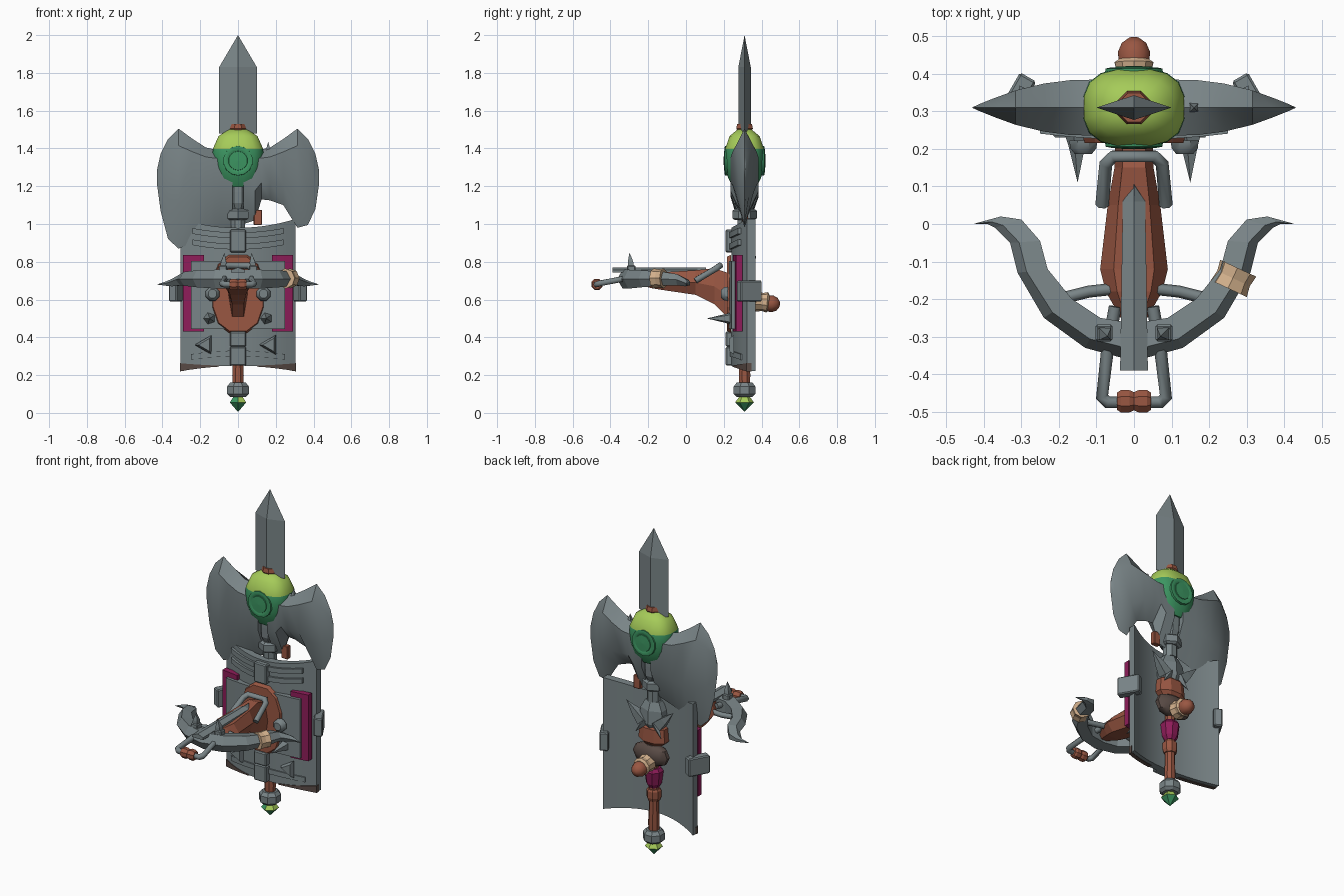
import bpy, bmesh, math
from mathutils import Vector, Matrix

if "Cube" in bpy.data.objects:
    bpy.data.objects.remove(bpy.data.objects["Cube"], do_unlink=True)


def material(name, rgb):
    m = bpy.data.materials.new(name)
    m.use_nodes = True
    m.diffuse_color = (*rgb, 1)
    m.node_tree.nodes["Principled BSDF"].inputs["Base Color"].default_value = (*rgb, 1)
    return m


STEEL = material("steel grey", (.19, .23, .24))
WOOD = material("red brown", (.32, .095, .055))
LIME = material("lime", (.38, .6, .1))
GREEN = material("green", (.045, .3, .12))
PINK = material("magenta", (.27, .012, .1))
HIDE = material("pale leather", (.64, .43, .26))
DARK = material("dark brown", (.1, .07, .06))
SHAFT_Y = .31


def finish(name, bm, mat, smooth=False):
    bmesh.ops.remove_doubles(bm, verts=bm.verts, dist=.0005)
    bmesh.ops.recalc_face_normals(bm, faces=bm.faces)
    me = bpy.data.meshes.new(name)
    bm.to_mesh(me)
    bm.free()
    ob = bpy.data.objects.new(name, me)
    bpy.context.scene.collection.objects.link(ob)
    me.materials.append(mat)
    if smooth:
        bpy.ops.object.select_all(action='DESELECT')
        ob.select_set(True)
        bpy.context.view_layer.objects.active = ob
        bpy.ops.object.shade_smooth_by_angle(angle=math.radians(40))
    return ob


def loft(name, rings, mat, smooth=False):
    """Skin a list of equal-sized closed rings and cap both ends."""
    bm = bmesh.new()
    rows = [[bm.verts.new(p) for p in r] for r in rings]
    n = len(rows[0])
    for a, b in zip(rows, rows[1:]):
        for i in range(n):
            bm.faces.new((a[i], a[(i + 1) % n], b[(i + 1) % n], b[i]))
    bm.faces.new(rows[0])
    bm.faces.new(rows[-1])
    return finish(name, bm, mat, smooth)


def turned(name, profile, mat, base=(0, SHAFT_Y, 0), axis=(0, 0, 1), sides=8, flat=(1, 1),
           smooth=False, power=1.0):
    """Revolve (radius, height) pairs around an axis; power under 1 squares the section."""
    rot = Vector((0, 0, 1)).rotation_difference(Vector(axis)).to_matrix()
    rings = []
    for r, h in profile:
        ring = []
        for i in range(sides):
            a = 2 * math.pi * (i + .5) / sides
            u, v = (math.copysign(abs(c) ** power, c) * max(r, .0001) for c in (math.cos(a), math.sin(a)))
            ring.append(Vector(base) + rot @ Vector((u * flat[0], v * flat[1], h)))
        rings.append(ring)
    return loft(name, rings, mat, smooth)


def box(name, loc, size, mat, rot=0):
    bm = bmesh.new()
    bmesh.ops.create_cube(bm, size=1, matrix=Matrix.Translation(loc) @ Matrix.Rotation(rot, 4, 'Z')
                          @ Matrix.Diagonal((*size, 1)))
    ob = finish(name, bm, mat)
    mod = ob.modifiers.new("edge", 'BEVEL')
    mod.width = min(size) * .12
    mod.segments = 1


def panel(name, x0, x1, bottom, top, y, bend, depth, mat, steps=10):
    """Plate bent backwards towards its sides; bottom and top are (height, curvature)."""
    rings = []
    for i in range(steps + 1):
        x = x0 + (x1 - x0) * i / steps
        yf = y + bend * x * x
        zb, zt = (h + c * x * x for h, c in (bottom, top))
        rings.append([(x, yf, zb), (x, yf, zt), (x, yf + depth, zt), (x, yf + depth, zb)])
    loft(name, rings, mat, True)


def rod(name, points, radius, mat):
    cu = bpy.data.curves.new(name, 'CURVE')
    cu.dimensions = '3D'
    cu.bevel_depth = radius
    cu.bevel_resolution = 1
    cu.use_fill_caps = True
    sp = cu.splines.new('POLY')
    sp.points.add(len(points) - 1)
    for p, co in zip(sp.points, points):
        p.co = (*co, 1)
    cu.materials.append(mat)
    bpy.context.scene.collection.objects.link(bpy.data.objects.new(name, cu))


# Staff, pommel and neck
turned("shaft", [(.03, .12), (.033, .2), (.028, .3), (.03, 1.1)], WOOD, smooth=True)
turned("pommel_nut", [(.045, .085), (.062, .1), (.062, .14), (.045, .16)], STEEL)
gem = turned("pommel_gem", [(0, .005), (.05, .055), (.025, .09)], GREEN, sides=6)
gem.data.materials.append(LIME)
for f in gem.data.polygons:
    f.material_index = int(f.normal.z > 0 and not (f.normal.x < -.1 and f.normal.y < -.1))
turned("neck", [(.04, .95), (.04, 1.08), (.055, 1.11), (.058, 1.17), (.058, 1.22)], STEEL)
turned("neck_nut", [(.05, 1.02), (.065, 1.03), (.065, 1.07), (.05, 1.08)], STEEL, sides=6)

# Two-tone head with a flush eye on both sides
head = turned("head_orb", [(.082, 1.195), (.115, 1.245), (.132, 1.3), (.137, 1.35), (.135, 1.398), (.105, 1.465),
                           (.05, 1.5)], GREEN, sides=16, flat=(1, .77), smooth=True, power=.75)
head.data.materials.append(LIME)
for f in head.data.polygons:
    f.material_index = int(f.center.z > 1.398)
for s, side in ((-1, "front"), (1, "back")):
    turned(side + "_eye", [(.082, .05), (.078, .104), (.062, .107), (.06, .106), (0, .106)], GREEN,
           (0, SHAFT_Y, 1.335), (0, s, 0), 14, smooth=True)
    turned(side + "_eye_lens", [(.054, .1), (.05, .109), (0, .111)], GREEN,
           (0, SHAFT_Y, 1.335), (0, s, 0), 14)
turned("blade_collar", [(.03, 1.48), (.048, 1.505), (.042, 1.53)], WOOD)

# Spear blade
loft("spear_blade", [[(w, SHAFT_Y, z), (0, SHAFT_Y + t, z), (-w, SHAFT_Y, z), (0, SHAFT_Y - t, z)]
                     for z, w, t in ((1.48, .1, .033), (1.83, .1, .033), (2, 0, 0))], STEEL)

# Axe blades: distance out, top, bottom, half thickness
RIGHT_LOW = (.98, .96, .95, .93, .9, .87, .92, 1.07, 1.22)
AXE = ((.03, 1.38, 1.0, .075), (.09, 1.39, 1.02, .075), (.125, 1.395, 1.13, .074), (.17, 1.405, 1.125, .073),
       (.24, 1.45, 1.1, .064), (.315, 1.505, .98, .046), (.37, 1.45, .995, .026), (.41, 1.37, 1.08, .01),
       (.43, 1.28, 1.22, .001))
for s, side in ((1, "left"), (-1, "right")):
    rings = []
    for i, (x, top, low, t) in enumerate(AXE):
        low = RIGHT_LOW[i] if s < 0 else low
        hi, lo = top * .6 + 1.28 * .4, low * .4 + 1.28 * .6
        rings.append([(s * x, SHAFT_Y, top), (s * x, SHAFT_Y - t, hi), (s * x, SHAFT_Y - t, lo),
                      (s * x, SHAFT_Y, low), (s * x, SHAFT_Y + t, lo), (s * x, SHAFT_Y + t, hi)])
    loft(side + "_axe_blade", rings, STEEL, True)
turned("axe_barb", [(.02, 0), (0, .05)], STEEL, (.16, SHAFT_Y, 1.385), sides=4)

# Shield body and layered front
panel("shield", -.305, .305, (.25, -.3), (.98, .5), .24, .9, .045, STEEL, 14)
panel("shield_face", -.25, .25, (.445, 0), (.805, 0), .225, .25, .05, STEEL)
panel("upper_band", -.24, .24, (.865, .4), (.895, .4), .228, .8, .03, STEEL)
panel("top_band", -.24, .24, (.925, .4), (.955, .4), .228, .8, .03, STEEL)
panel("lower_band", -.25, .25, (.3, -.3), (.33, -.3), .232, .9, .02, STEEL)
for z, h in ((.3, .1), (.39, .08), (.91, .12)):
    box("centre_rib", (0, .235, z), (.085, .05, h), STEEL)
for s, side in ((1, "left"), (-1, "right")):
    a, b = sorted((s * .18, s * .29))
    panel(side + "_cloth_panel", a, b, (.43, 0), (.835, 0), .24, .3, .035, PINK, 3)
    a, b = sorted((s * .1, s * .307))
    panel(side + "_worn_corner", a, b, (.248, -.3), (.249, .15), .236, .9, .025, DARK, 4)
    box(side + "_edge_clamp", (s * .314, .335, .645), (.05, .13, .11), STEEL, s * .52)
    turned(side + "_lower_wedge", [(.06, 0), (.04, .025)], STEEL, (s * .17, .255, .36), (0, -1, 0), 3)
    turned(side + "_shield_spike", [(.035, 0), (.025, .03), (0, .13)], STEEL, (s * .15, .24, .5), (0, -1, 0), 5)
    turned(side + "_shield_knob", [(.04, 0), (.038, .02), (.024, .036)], STEEL,
           (s * .135, .222, .63), (0, -1, 0), smooth=True)

# Grip fittings behind the shield
turned("grip_pad", [(.055, -.06), (.1, -.042), (.12, 0), (.1, .042), (.055, .06)], DARK,
       (0, .335, .628), sides=12, flat=(1, .42), smooth=True)
turned("grip_cloth", [(.03, .42), (.045, .445), (.055, .52), (.04, .54)], PINK)
turned("grip_wrap", [(.045, .69), (.06, .71), (.055, .79), (.035, .81)], WOOD, flat=(1.6, 1))
turned("guard", [(.04, .78), (.06, .82), (.055, .9), (.035, .95)], STEEL, sides=6, flat=(1.5, 1))
turned("lower_guard", [(.035, .34), (.042, .36), (.042, .4), (.035, .41)], WOOD)
for s in (1, -1):
    turned("guard_spike", [(.04, 0), (.028, .06), (0, .15)], STEEL, (s * .055, .335, .82), (s * .7, .1, .7), 4)
    turned("guard_fang", [(.025, 0), (0, .1)], STEEL, (s * .03, .345, .83), (s * .45, .15, -.6), 4)
box("leather_scrap", (.105, .312, 1.035), (.045, .03, .08), WOOD)
BACK = (0, 1, -.08)
turned("stock_cuff", [(.03, -.02), (.055, 0), (.048, .035), (.054, .06), (.04, .07)], HIDE, (0, .37, .59), BACK, 10)
turned("stock_butt", [(.042, 0), (.045, .03), (.034, .055), (.012, .07)], WOOD, (0, .427, .58), BACK, 10, smooth=True)

# Crossbow stock and rail: y, half width, bottom, top
turned("mount_plate", [(1, 0), (.95, .022)], WOOD, (0, .238, .63), (0, -1, 0), 12, flat=(.142, .212), power=.8)
loft("stock", [[(w * .6, y, t), (w, y, (b + t) / 2), (w * .6, y, b), (-w * .6, y, b),
                (-w, y, (b + t) / 2), (-w * .6, y, t)] for y, w, b, t in
               ((.225, .05, .5, .74), (.15, .052, .575, .765), (.05, .07, .625, .755), (-.12, .09, .65, .745),
                (-.18, .075, .66, .745), (-.26, .03, .68, .73))], WOOD)
loft("bolt_rail", [[(w, y, .757), (0, y, .77), (-w, y, .757), (-w, y, .742), (w, y, .742)] for y, w in
                   ((-.39, .037), (.06, .03), (.105, .001))], STEEL)

# Bow limbs: outer and inner edge, height, half thickness
LIMB = ((0, -.365, 0, -.265, .708, .05), (.13, -.33, .09, -.25, .708, .05), (.24, -.25, .165, -.2, .71, .045),
        (.31, -.13, .23, -.12, .71, .037), (.33, -.05, .25, -.045, .705, .03),
        (.37, -.01, .3, .012, .69, .02), (.39, 0, .355, .02, .685, .012), (.425, 0, .425, .001, .68, .001))
for s, side in ((1, "left"), (-1, "right")):
    rings = []
    for xo, yo, xi, yi, z, h in LIMB:
        out, inn = Vector((s * xo, yo, z)), Vector((s * xi, yi, z))
        up = Vector((0, 0, h))
        rings.append([out, out.lerp(inn, .3) + up, inn + up * .8, inn - up * .8, out.lerp(inn, .3) - up])
    loft(side + "_bow_limb", rings, STEEL)
    rod(side + "_bowstring", [(s * .2, -.2, .7), (s * .12, -.18, .7), (s * .03, -.17, .71)], .016, STEEL)
    box(side + "_limb_bolt", (s * .08, -.29, .76), (.045, .045, .04), STEEL)
    turned(side + "_limb_horn", [(.024, 0), (.02, .04), (0, .09)], STEEL, (s * .08, -.29, .76), (-s * .1, -.1, 1), 4)
turned("limb_wrap", [(.053, -.03), (.048, 0), (.053, .03)], HIDE, (.265, -.145, .712), (-.42, -.9, 0), 8)

# Front stirrup and rear lever
rod("stirrup", [(-.05, -.22, .72), (-.07, -.33, .71), (-.085, -.46, .685), (-.07, -.475, .68), (.07, -.475, .68),
                (.085, -.46, .685), (.07, -.33, .71), (.05, -.22, .72)], .017, STEEL)
turned("stirrup_grip", [(.025, -.045), (.032, -.035), (.032, -.012), (.026, 0), (.032, .012), (.032, .035),
                        (.025, .045)], WOOD, (0, -.472, .68), (1, 0, 0), 8)
rod("cocking_lever", [(-.085, .05, .7), (-.075, .16, .765), (-.055, .18, .78), (.055, .18, .78),
                      (.075, .16, .765), (.085, .05, .7)], .018, STEEL)
